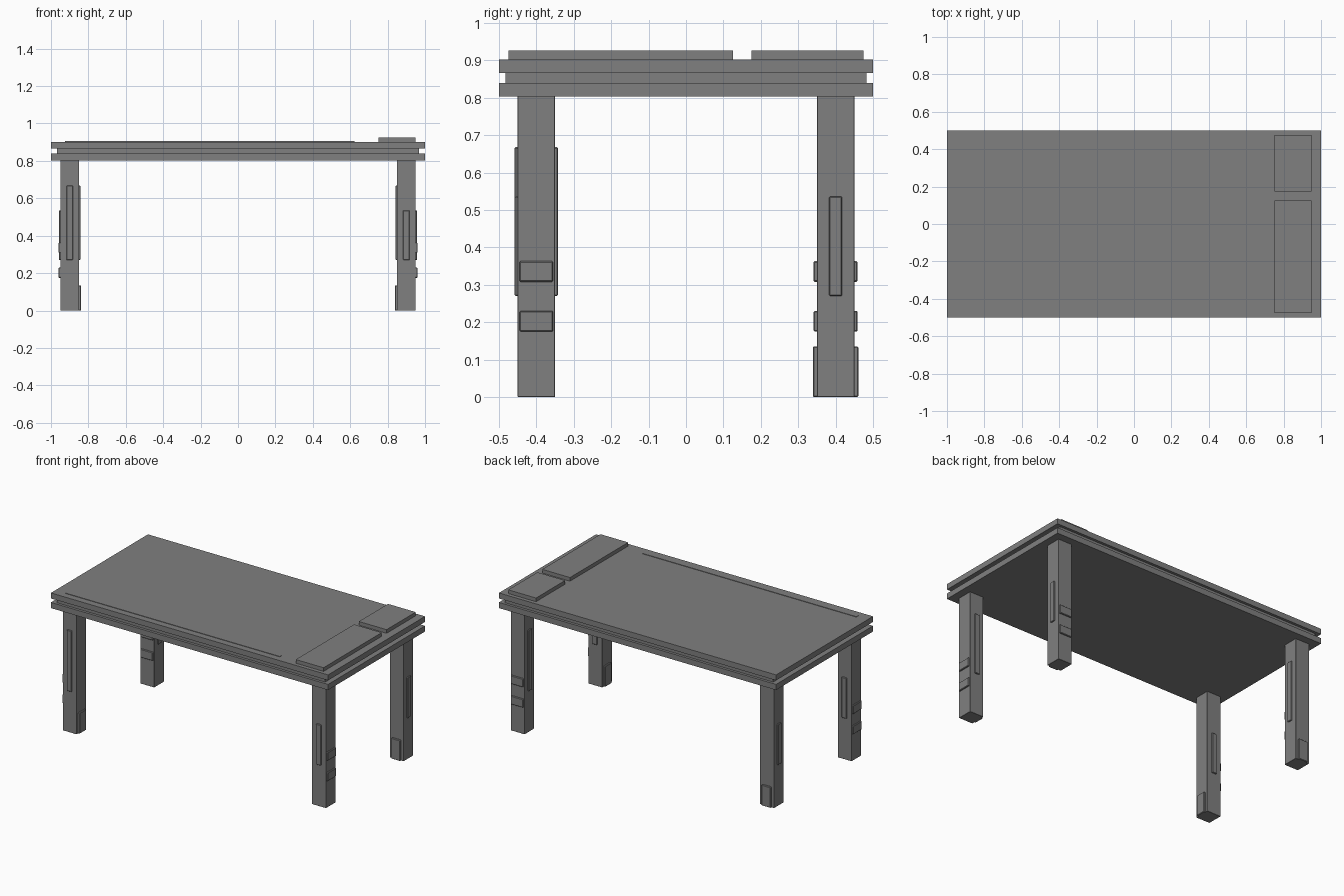
import bpy
from math import pi
from mathutils import Matrix, Vector

cube = bpy.data.objects.get("Cube")
if cube:
    bpy.data.objects.remove(cube, do_unlink=True)

grey = bpy.data.materials.new("mid_grey")
grey.use_nodes = True
colour = (0.214, 0.214, 0.214, 1)
grey.diffuse_color = colour
grey.node_tree.nodes["Principled BSDF"].inputs["Base Color"].default_value = colour


def box(name, low, high, bevel=0.0, matrix=None):
    """Box between two corners, optionally bevelled and placed by a matrix."""
    low, high = Vector(low), Vector(high)
    bpy.ops.mesh.primitive_cube_add(size=1)
    ob = bpy.context.object
    ob.name = name
    ob.data.transform(Matrix.Translation((low + high) / 2) @ Matrix.Diagonal((high - low).to_4d()))
    if matrix:
        ob.data.transform(matrix)
    ob.data.materials.append(grey)
    if bevel:
        mod = ob.modifiers.new("Bevel", "BEVEL")
        mod.width = bevel
        mod.segments = 1
    return ob


# Layered table top
box("lower_slab", (-1, -0.5, 0.803), (1, 0.5, 0.84))
box("recessed_core", (-0.967, -0.483, 0.838), (0.967, 0.483, 0.868))
box("upper_slab", (-1, -0.5, 0.866), (1, 0.5, 0.902))

# Raised panels and thin strip on the top
box("long_panel", (0.75, -0.475, 0.9), (0.95, 0.125, 0.926))
box("short_panel", (0.75, 0.175, 0.9), (0.95, 0.475, 0.926))
box("edge_strip", (-0.925, -0.457, 0.9), (0.622, -0.435, 0.905))

# Fittings per leg side: name, half width, bottom, top, depth, quarter turns from -y
FITTINGS = [
    ("short_bar", 0.0175, 0.27, 0.536, 0.008, 0),
    ("upper_band", 0.045, 0.308, 0.363, 0.009, 1),
    ("lower_band", 0.045, 0.175, 0.23, 0.009, 1),
    ("long_bar", 0.0175, 0.27, 0.668, 0.008, 2),
    ("foot_block", 0.033, 0.0, 0.135, 0.011, 3),
]

# Legs, each turned a quarter or half turn relative to its neighbours
LEGS = [
    ("front_left", 1, -1, 0),
    ("back_left", 1, 1, 1),
    ("front_right", -1, -1, 2),
    ("back_right", -1, 1, 3),
]
for leg, sx, sy, turns in LEGS:
    place = Matrix.Translation((sx * 0.9, sy * 0.4, 0)) @ Matrix.Rotation(turns * pi / 2, 4, "Z")
    box(leg + "_leg", (-0.05, -0.05, 0), (0.05, 0.05, 0.805), 0.001, place)
    for part, w, z0, z1, depth, side in FITTINGS:
        turn = Matrix.Rotation(side * pi / 2, 4, "Z")
        box(f"{leg}_{part}", (-w, -0.05 - depth, z0), (w, -0.045, z1), 0.003, place @ turn)
